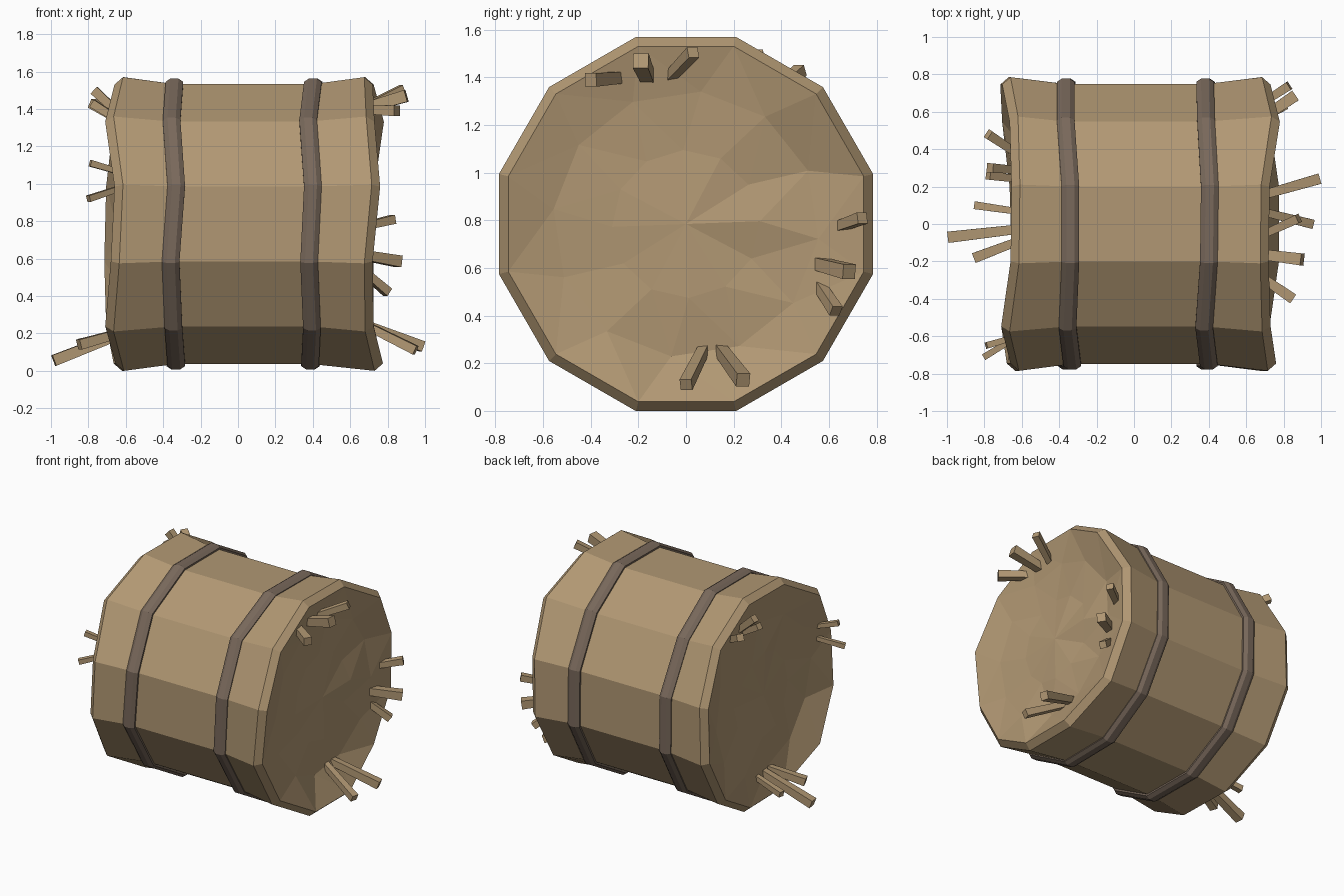
import bpy, bmesh, math, random
from mathutils import Vector

if "Cube" in bpy.data.objects:
    bpy.data.objects.remove(bpy.data.objects["Cube"])

random.seed(4)
N, ZC = 12, 0.785
K = 1 / math.cos(math.pi / N)          # flat-to-flat radius -> corner radius


def material(name, rgb):
    m = bpy.data.materials.new(name)
    m.diffuse_color = (*rgb, 1)
    m.use_nodes = True
    m.node_tree.nodes["Principled BSDF"].inputs["Base Color"].default_value = m.diffuse_color
    return m


STRAW = material("dry straw", (0.44, 0.312, 0.172))
TWINE = material("brown twine", (0.19, 0.14, 0.105))


def finish(name, bm, mat):
    bmesh.ops.recalc_face_normals(bm, faces=bm.faces)
    me = bpy.data.meshes.new(name)
    bm.to_mesh(me)
    bm.free()
    me.materials.append(mat)
    ob = bpy.data.objects.new(name, me)
    bpy.context.collection.objects.link(ob)
    return ob


def ring(bm, xs, r, twist=0.0):
    """Twelve points round the x axis; xs gives the x of each corner."""
    out = []
    for k in range(N):
        a = math.radians(15 + 30 * k) + twist
        out.append(bm.verts.new((xs[k], r * K * math.cos(a), ZC + r * K * math.sin(a))))
    return out


def bridge(bm, a, b, split=False):
    for k in range(N):
        j = (k + 1) % N
        if split:
            bm.faces.new((a[k], a[j], b[k]))
            bm.faces.new((a[j], b[j], b[k]))
        else:
            bm.faces.new((a[k], a[j], b[j], b[k]))


# uneven x position of the outer edge at each corner, for both ends
RIM_R = [.685, .735, .68, .675, .685, .715, .675, .68, .73, .73, .68, .68]
RIM_L = [-.66, -.62, -.61, -.615, -.665, -.615, -.635, -.665, -.61, -.62, -.66, -.67]
BAND_L = [-.365, -.365, -.34, -.34, -.355, -.33, -.36, -.345, -.33, -.335, -.35, -.36]
BAND_R = [.38, .385, .405, .40, .375, .40, .38, .395, .385, .39, .395, .385]

# bale body: sides flaring to both rims, twisted shallow dished ends
bm = bmesh.new()
sides = {}
for s, rim, band in ((-1, RIM_L, BAND_L), (1, RIM_R, BAND_R)):
    waist = ring(bm, band, 0.748)
    outer = ring(bm, rim, 0.785)
    lip = ring(bm, [x + s * 0.045 for x in rim], 0.746)
    bridge(bm, waist, outer)
    bridge(bm, outer, lip)
    mean = s * (abs(sum(rim)) / N + 0.045)
    prev = lip
    for r, depth, twist in ((0.54, 0.055, 0.15), (0.30, 0.06, 0.30)):
        cur = ring(bm, [mean - s * (depth + random.uniform(-.02, .02)) for _ in range(N)], r, twist)
        bridge(bm, prev, cur, True)
        prev = cur
    centre = bm.verts.new((mean - s * 0.05, 0, ZC))
    for k in range(N):
        bm.faces.new((prev[k], prev[(k + 1) % N], centre))
    sides[s] = waist
bridge(bm, sides[-1], sides[1])
finish("bale_body", bm, STRAW)

# twine bands with bevelled outer edges
for name, band in (("left_band", BAND_L), ("right_band", BAND_R)):
    bm = bmesh.new()
    loops = [ring(bm, [x + dx for x in band], r) for dx, r in
             ((-.047, .735), (-.047, .76), (-.022, .777), (.022, .777), (.047, .76), (.047, .735))]
    for i in range(len(loops)):
        bridge(bm, loops[i], loops[(i + 1) % len(loops)])
    finish(name, bm, TWINE)

# loose straws: (base point, tip point, thickness)
STRAWS = [
    ((.67, .07, .25), (.95, .00, .11), .05), ((.67, .15, .25), (.985, .24, .13), .057),
    ((.66, -.27, 1.40), (.85, -.40, 1.39), .057), ((.66, -.16, 1.40), (.90, -.19, 1.47), .065),
    ((.66, -.07, 1.40), (.88, .03, 1.505), .048), ((.66, .63, .77), (.83, .74, .81), .048),
    ((.66, .55, .62), (.86, .685, .585), .062), ((.66, .55, .54), (.80, .63, .42), .048),
    ((-.63, .38, 1.34), (-.78, .48, 1.43), .05), ((-.64, .29, 1.38), (-.77, .30, 1.50), .05),
    ((-.62, .24, 1.33), (-.78, .26, 1.43), .045), ((-.62, -.60, 1.06), (-.79, -.65, 1.11), .035),
    ((-.62, -.60, .98), (-.80, -.71, .92), .035), ((-.64, -.03, .19), (-.985, -.07, .055), .06),
    ((-.64, -.10, .20), (-.85, -.18, .14), .055), ((-.64, .07, .20), (-.85, .10, .15), .042),
]
for i, (a, b, w) in enumerate(STRAWS):
    a, b = Vector(a), Vector(b)
    a -= (b - a) * 0.2                  # root pushed into the bale
    d = (b - a).normalized()
    u = d.cross(Vector((0, 0, 1))).normalized()
    v = d.cross(u)
    bm = bmesh.new()
    ends = []
    for p, h in ((a, w * 0.4), (b, w * 0.5)):
        ends.append([bm.verts.new(p + u * h * su + v * h * sv)
                     for su, sv in ((-1, -1), (1, -1), (1, 1), (-1, 1))])
    for e in ends:
        bm.faces.new(e)
    for k in range(4):
        j = (k + 1) % 4
        bm.faces.new((ends[0][k], ends[0][j], ends[1][j], ends[1][k]))
    finish(f"loose_straw_{i + 1}", bm, STRAW)
